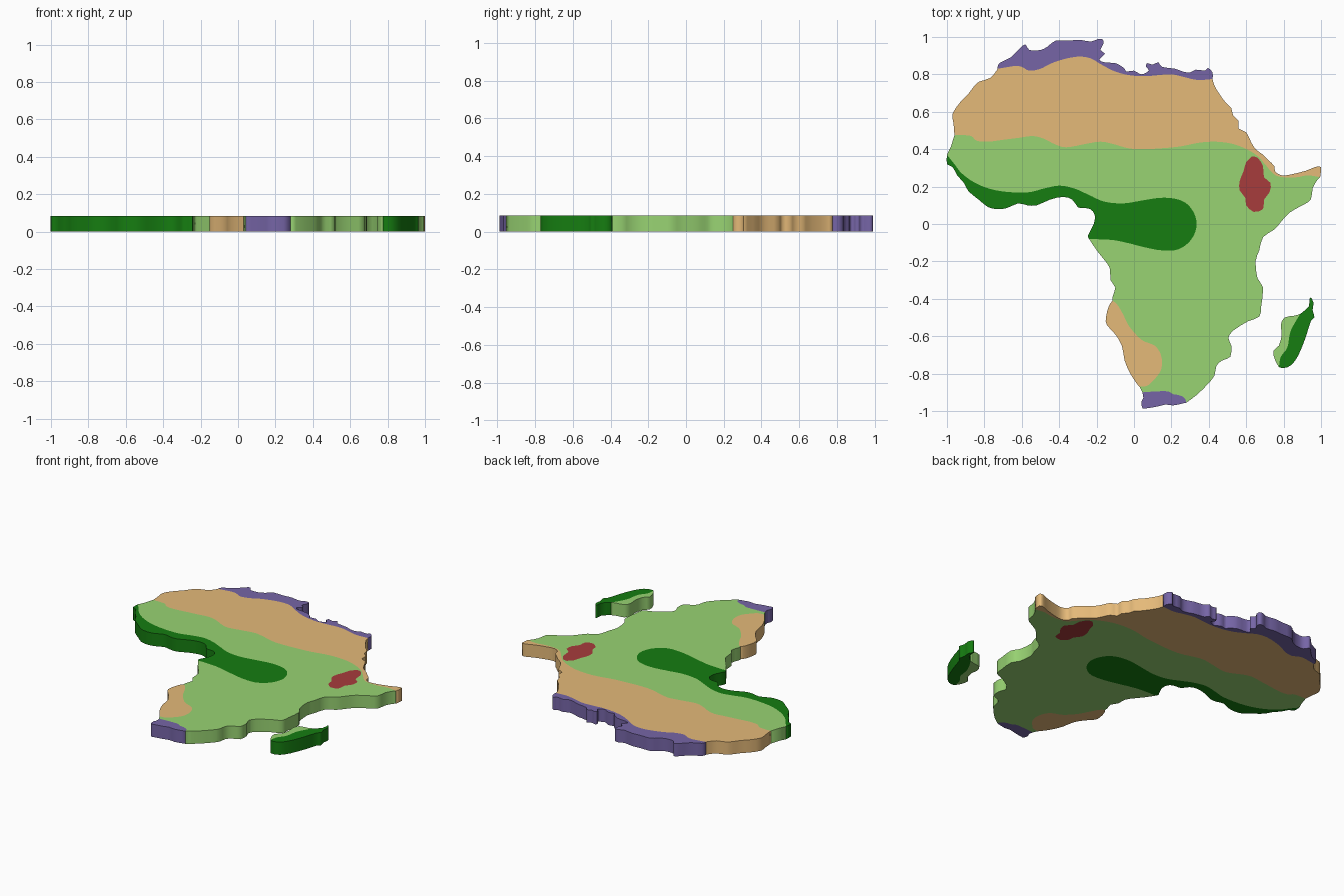
import bpy
from mathutils import Vector

H = 0.085  # slab thickness


def smooth(pts, n=4):
    """Catmull-Rom subdivision of an open line."""
    p = [Vector(q) for q in pts]
    p = [p[0] * 2 - p[1]] + p + [p[-1] * 2 - p[-2]]
    out = []
    for a, b, c, d in zip(p, p[1:], p[2:], p[3:]):
        for i in range(n):
            t = i / n
            v = 0.5 * (2 * b + (c - a) * t + (2 * a - 5 * b + 4 * c - d) * t * t
                       + (3 * b - a - 3 * c + d) * t ** 3)
            out.append((v.x, v.y))
    return out + [tuple(pts[-1])]


def ring(*lines):
    """Join lines end to end into a closed loop without repeated points."""
    out = []
    for line in lines:
        for p in line:
            if not out or (Vector(p) - Vector(out[-1])).length > 1e-4:
                out.append(p)
    return out[:-1] if (Vector(out[0]) - Vector(out[-1])).length < 1e-4 else out


def material(name, hexcode):
    m = bpy.data.materials.new(name)
    lin = [(int(hexcode[i:i + 2], 16) / 255) ** 2.2 for i in (0, 2, 4)]
    m.diffuse_color = (*lin, 1)
    return m


def slab(name, mat, *rings):
    """Extruded flat region; later rings inside the first become holes."""
    cu = bpy.data.curves.new(name, 'CURVE')
    cu.dimensions, cu.fill_mode, cu.extrude = '2D', 'BOTH', H / 2
    for r in rings:
        s = cu.splines.new('POLY')
        s.points.add(len(r) - 1)
        for sp, (x, y) in zip(s.points, r):
            sp.co = (x, y, 0, 1)
        s.use_cyclic_u = True
    cu.materials.append(mat)
    ob = bpy.data.objects.new(name, cu)
    ob.location.z = H / 2
    bpy.context.collection.objects.link(ob)
    bpy.ops.object.select_all(action='DESELECT')
    ob.select_set(True)
    bpy.context.view_layer.objects.active = ob
    bpy.ops.object.convert(target='MESH')


# Coast lines
north_coast = smooth([
    (-.73, .83), (-.72, .86), (-.66, .89), (-.61, .94), (-.58, .96), (-.56, .93), (-.5, .93),
    (-.46, .95), (-.42, .98), (-.35, .98), (-.29, .985), (-.23, .975), (-.19, .99), (-.165, .985),
    (-.165, .96), (-.18, .93), (-.155, .91), (-.185, .88), (-.16, .865), (-.1, .86), (-.07, .845),
    (-.05, .83), (-.04, .815), (0, .82), (.03, .803), (.05, .802), (.08, .82), (.065, .84), (.07, .86),
    (.1, .852), (.13, .865), (.15, .84), (.22, .83), (.26, .815), (.3, .81), (.33, .825),
    (.38, .82), (.395, .835), (.42, .81), (.42, .775)], 2)
desert_east_coast = smooth([
    (.42, .775), (.43, .74), (.46, .69), (.49, .65), (.52, .62), (.53, .58), (.56, .55), (.56, .51),
    (.6, .49), (.625, .44), (.65, .4), (.69, .37), (.72, .34), (.75, .31), (.755, .28), (.79, .26),
    (.84, .265), (.92, .285), (.97, .305), (1, .303), (.995, .25)], 2)
desert_west_coast = smooth([
    (-.96, .475), (-.965, .54), (-.97, .59), (-.93, .65), (-.89, .69), (-.86, .73), (-.83, .76),
    (-.77, .78), (-.735, .82), (-.73, .83)], 2)
west_tip = [(-1, .37), (-.98, .41), (-.96, .475)]
gulf_coast = smooth([
    (-.24, -.08), (-.245, -.06), (-.215, 0), (-.21, .05), (-.235, .08), (-.27, .085), (-.3, .09),
    (-.33, .13), (-.38, .145), (-.45, .13), (-.52, .1), (-.57, .1), (-.62, .11), (-.68, .085),
    (-.73, .08), (-.78, .09), (-.83, .13), (-.885, .175), (-.91, .22), (-.945, .26), (-.97, .305),
    (-1, .32), (-1, .37)], 2)
southwest_coast = smooth([
    (-.115, -.41), (-.115, -.39), (-.1, -.34), (-.125, -.3), (-.13, -.235), (-.16, -.19),
    (-.2, -.14), (-.24, -.08)], 2)
dune_coast = smooth([
    (.03, -.87), (.02, -.86), (-.02, -.8), (-.05, -.73), (-.065, -.65), (-.1, -.59), (-.145, -.54),
    (-.15, -.5), (-.135, -.44), (-.115, -.41)], 2)
cape_coast = smooth([
    (.28, -.955), (.21, -.97), (.17, -.965), (.13, -.975), (.07, -.985), (.045, -.985), (.04, -.95),
    (.05, -.93), (.045, -.9)], 2)
east_coast = smooth([
    (.995, .25), (.98, .235), (.955, .19), (.945, .13), (.9, .1), (.83, .06), (.785, .01), (.75, -.03),
    (.69, -.07), (.67, -.14), (.65, -.2), (.66, -.29), (.69, -.34), (.68, -.44), (.67, -.495),
    (.61, -.52), (.53, -.57), (.505, -.61), (.52, -.65), (.515, -.71), (.47, -.73), (.44, -.76),
    (.43, -.81), (.4, -.85), (.34, -.91), (.28, -.955)], 2)

# Inland borders
north_border = smooth([
    (.42, .775), (.34, .77), (.27, .785), (.2, .8), (.12, .795), (.06, .79), (-.02, .795),
    (-.1, .815), (-.17, .85), (-.23, .885), (-.29, .895), (-.36, .885), (-.44, .86), (-.5, .83),
    (-.56, .82), (-.62, .845), (-.73, .83)])
desert_border = smooth([
    (.995, .25), (.93, .26), (.87, .25), (.8, .25), (.75, .265), (.7, .32), (.67, .355), (.63, .385),
    (.58, .41), (.52, .43), (.44, .44), (.35, .435), (.25, .415), (.15, .405), (.05, .4),
    (-.03, .405), (-.12, .43), (-.18, .44), (-.25, .43), (-.36, .41), (-.42, .425), (-.48, .455),
    (-.54, .47), (-.62, .46), (-.7, .45), (-.78, .44), (-.84, .445), (-.87, .47), (-.91, .475),
    (-.96, .475)])
forest_border = smooth([
    (-1, .37), (-.96, .32), (-.92, .27), (-.85, .22), (-.76, .185), (-.66, .17), (-.56, .17),
    (-.48, .19), (-.4, .205), (-.32, .19), (-.24, .155), (-.16, .12), (-.06, .11), (.04, .125),
    (.14, .14), (.22, .135), (.28, .11), (.32, .06), (.335, 0), (.32, -.06), (.28, -.11),
    (.22, -.14), (.14, -.14), (.06, -.125), (-.04, -.1), (-.12, -.085), (-.24, -.08)])
dune_border = smooth([
    (.03, -.87), (.07, -.865), (.1, -.84), (.14, -.79), (.15, -.74), (.14, -.69), (.11, -.65),
    (.05, -.625), (.01, -.59), (-.03, -.54), (-.06, -.48), (-.09, -.43), (-.115, -.41)])
cape_border = smooth([
    (.28, -.955), (.27, -.93), (.24, -.915), (.21, -.91), (.18, -.895), (.12, -.895), (.045, -.9)])
highland_edge = smooth([
    (.63, .36), (.66, .355), (.69, .31), (.695, .25), (.73, .22), (.725, .17), (.695, .13),
    (.69, .08), (.64, .065), (.6, .1), (.595, .14), (.565, .18), (.565, .23), (.585, .28),
    (.6, .33), (.63, .36)], 2)

# Island lines
island_border = smooth([(.775, -.765), (.785, -.71), (.82, -.66), (.835, -.58), (.865, -.52), (.89, -.48)])
island_east = smooth([
    (.89, -.48), (.935, -.44), (.94, -.39), (.96, -.42), (.955, -.46), (.965, -.5), (.945, -.52),
    (.92, -.6), (.88, -.7), (.84, -.755), (.8, -.77), (.775, -.765)], 2)
island_west = smooth([
    (.775, -.765), (.755, -.73), (.745, -.68), (.775, -.65), (.79, -.59), (.785, -.54), (.805, -.5),
    (.86, -.49), (.89, -.48)], 2)

purple = material("coastal_purple", "7565A5")
tan = material("desert_tan", "E4B878")
green = material("savanna_green", "97D272")
dark = material("forest_green", "1C7C18")
red = material("highland_red", "A63E3E")

# Climate regions
hole = ring(highland_edge)
slab("north_coast_region", purple, ring(north_coast, north_border))
slab("great_desert", tan, ring(desert_east_coast, desert_border, desert_west_coast, north_border[::-1]))
slab("savanna", green, ring(desert_border[::-1], east_coast, cape_border, dune_border, southwest_coast,
                            forest_border[::-1], west_tip), hole)
slab("rainforest", dark, ring(forest_border, gulf_coast))
slab("southwest_desert", tan, ring(dune_coast, dune_border[::-1]))
slab("southern_cape", purple, ring(cape_coast, cape_border[::-1]))
slab("highlands", red, hole)
slab("island_forest", dark, ring(island_east, island_border))
slab("island_savanna", green, ring(island_west, island_border[::-1]))
